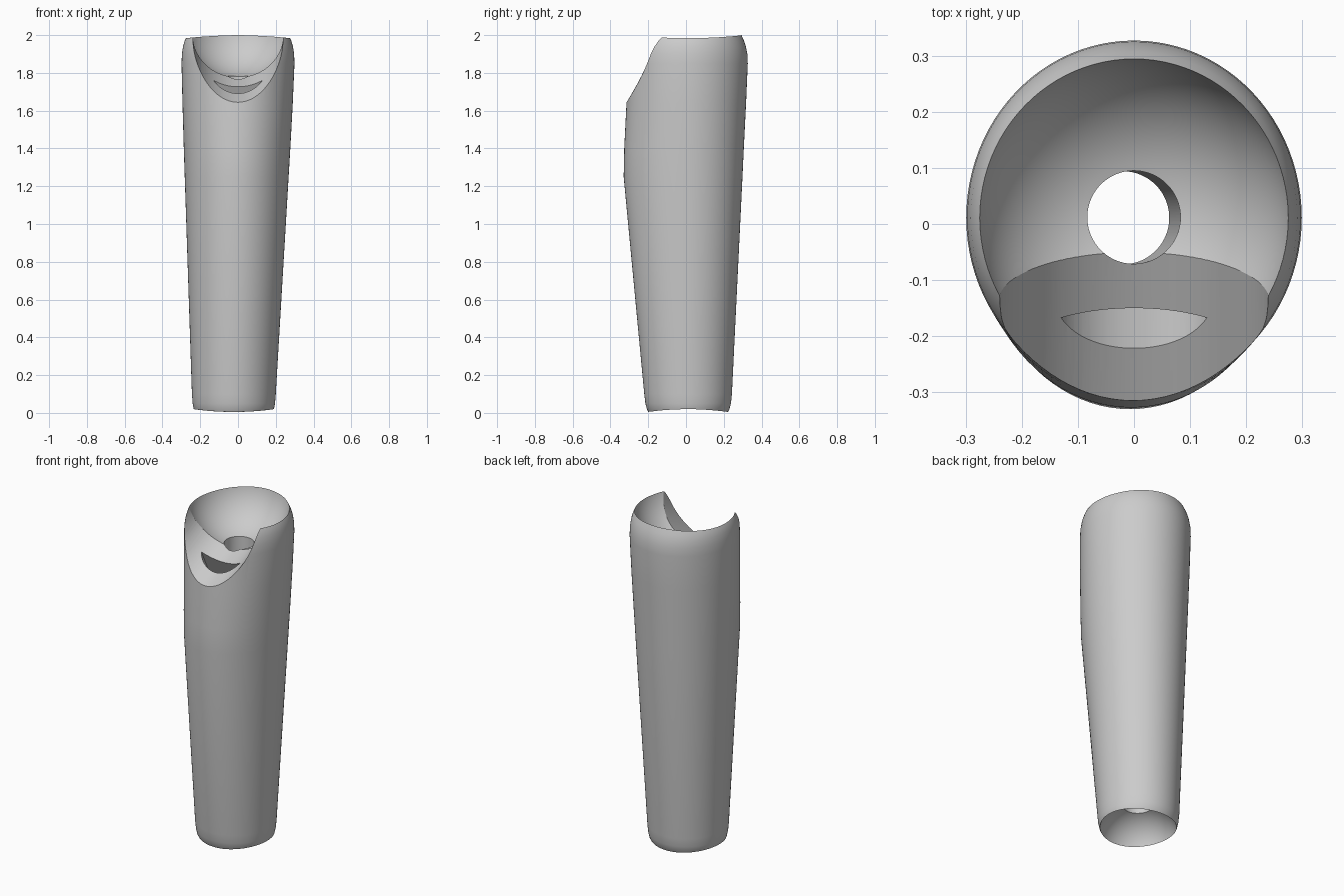
import bpy, bmesh
from math import sin, cos, pi, atan, radians
from mathutils import Vector, Matrix

if "Cube" in bpy.data.objects:
    bpy.data.objects.remove(bpy.data.objects["Cube"], do_unlink=True)

SIDES = 96
YC = 0.011

grey = bpy.data.materials.new("light_grey")
grey.use_nodes = True
colour = (0.6, 0.6, 0.6, 1)
grey.diffuse_color = colour
grey.node_tree.nodes["Principled BSDF"].inputs["Base Color"].default_value = colour


def add_object(name, bm):
    bmesh.ops.recalc_face_normals(bm, faces=bm.faces)
    mesh = bpy.data.meshes.new(name)
    bm.to_mesh(mesh)
    bm.free()
    mesh.materials.append(grey)
    obj = bpy.data.objects.new(name, mesh)
    bpy.context.collection.objects.link(obj)
    return obj


def loft(name, rings):
    """Skin equal-sized closed rings of points and cap both ends."""
    bm = bmesh.new()
    rows = [[bm.verts.new(p) for p in ring] for ring in rings]
    for a, b in zip(rows, rows[1:]):
        for i in range(len(a)):
            j = (i + 1) % len(a)
            bm.faces.new((a[i], a[j], b[j], b[i]))
    bm.faces.new(rows[0])
    bm.faces.new(rows[-1])
    return add_object(name, bm)


def prism(name, outline, frame, low, high):
    """Extrude a local xy outline along the frame's z axis."""
    return loft(name, [[frame @ Vector((x, y, h)) for x, y in outline] for h in (low, high)])


def bowl(name, centre, size):
    bm = bmesh.new()
    bmesh.ops.create_uvsphere(bm, u_segments=SIDES, v_segments=64, radius=1,
                              matrix=Matrix.Translation(centre) @ Matrix.Diagonal((*size, 1)))
    return add_object(name, bm)


def circle(r):
    return [(r * cos(2 * pi * i / SIDES), r * sin(2 * pi * i / SIDES)) for i in range(SIDES)]


# Tapered body: height, x centre, half width, back depth, front depth
profile = [
    (-0.03, -0.022, 0.180, 0.180, 0.180),
    (0.00, -0.022, 0.203, 0.208, 0.208),
    (0.02, -0.022, 0.212, 0.219, 0.218),
    (0.05, -0.022, 0.218, 0.227, 0.226),
    (0.10, -0.022, 0.222, 0.232, 0.232),
    (1.25, -0.007, 0.275, 0.288, 0.341),
    (1.40, -0.005, 0.282, 0.295, 0.338),
    (1.64, -0.002, 0.292, 0.307, 0.326),
    (1.85, 0.0, 0.299, 0.316, 0.314),
    (1.90, 0.0, 0.297, 0.314, 0.312),
    (1.94, 0.0, 0.291, 0.306, 0.304),
    (1.97, 0.0, 0.282, 0.296, 0.294),
    (2.00, 0.0, 0.267, 0.283, 0.283),
    (2.03, 0.0, 0.245, 0.260, 0.260),
]


def section(z, xc, width, back, front):
    return [(xc + width * x, YC + y * (back if y > 0 else front), z) for x, y in circle(1)]


body = loft("tapered_body", [section(*row) for row in profile])

# Hollows at both ends and the leaning bore between them
top_bowl = bowl("top_bowl_cutter", (0, YC, 2.05), (0.283, 0.288, 0.28))
base_bowl = bowl("base_bowl_cutter", (-0.022, YC, -0.05), (0.224, 0.218, 0.216))
bottom, top = Vector((-0.022, YC, 0)), Vector((0, YC + 0.001, 1.8))
bore_frame = Matrix.Translation(bottom) @ (top - bottom).to_track_quat("Z", "Y").to_matrix().to_4x4()
bore = prism("bore_cutter", circle(0.083), bore_frame, -0.1, 2.0)

# Round sloping scoop through the front lip
slope = atan(0.5)
scoop_frame = Matrix.Translation((0, -0.3, 1.92)) @ Matrix.Rotation(slope - pi / 2, 4, "X")
scoop = prism("scoop_cutter", circle(0.24), scoop_frame, -0.4, 0.22)

# Half-moon slot sunk square to the scoop floor
slot_frame = Matrix.Translation((0, -0.15, 1.727)) @ Matrix.Rotation(slope, 4, "X")
radius, drop = 0.1456, 0.0656
half = radians(63.2)
arc = [-half + 2 * half * i / 32 for i in range(33)]
moon = [(radius * sin(a), drop - radius * cos(a)) for a in arc]
slot = prism("slot_cutter", moon, slot_frame, -0.2, 0.08)

# Carve the body
bpy.context.view_layer.objects.active = body
for cutter in (top_bowl, base_bowl, bore, scoop, slot):
    mod = body.modifiers.new(cutter.name, "BOOLEAN")
    mod.operation = "DIFFERENCE"
    mod.solver = "EXACT"
    mod.object = cutter
    bpy.ops.object.modifier_apply(modifier=mod.name)
    bpy.data.objects.remove(cutter, do_unlink=True)

bpy.ops.object.select_all(action="DESELECT")
body.select_set(True)
bpy.ops.object.shade_smooth_by_angle(angle=radians(30))
